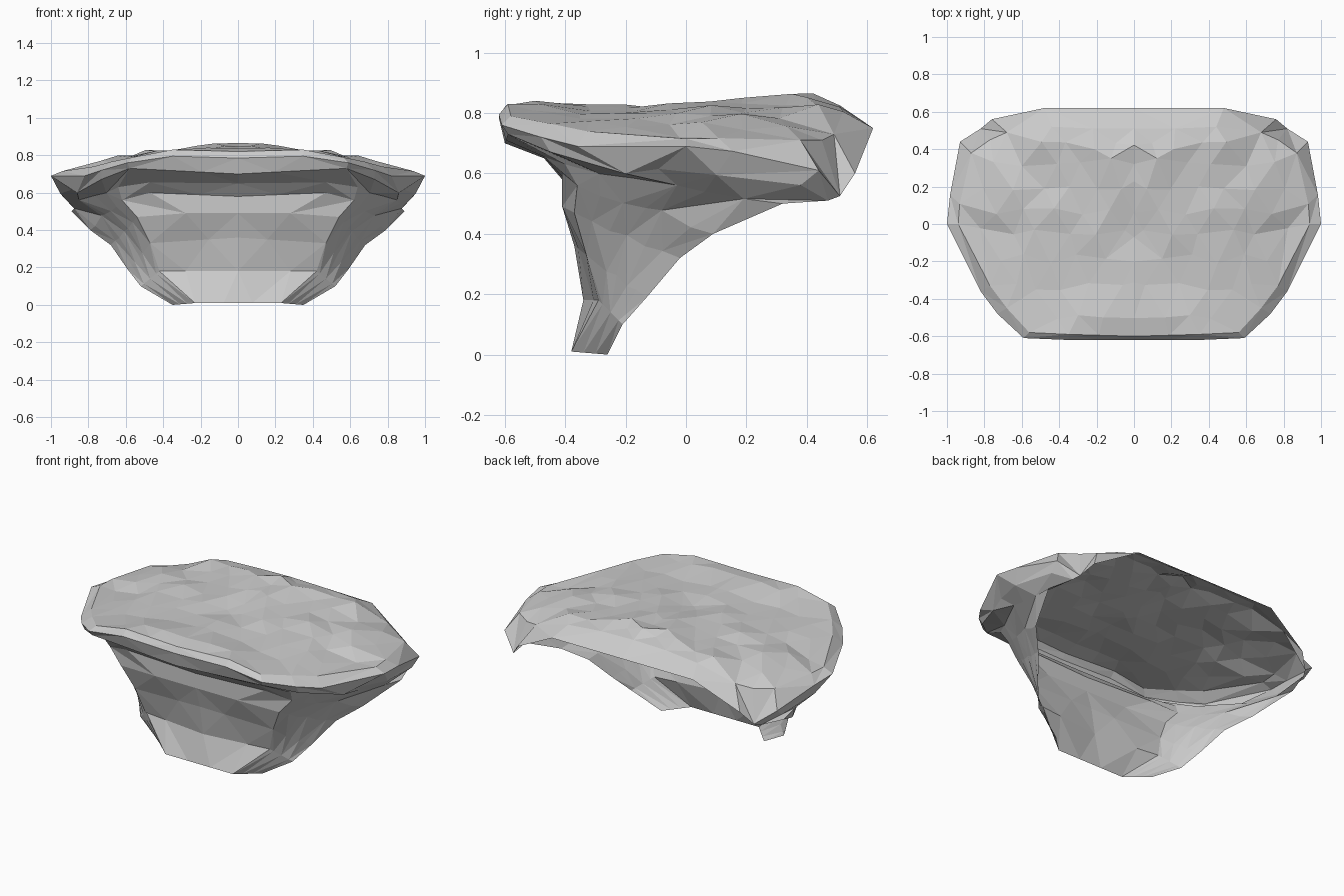
import bpy, bmesh, random
from mathutils import Vector
from mathutils.geometry import delaunay_2d_cdt

if "Cube" in bpy.data.objects:
    bpy.data.objects.remove(bpy.data.objects["Cube"])

random.seed(7)


def resample(pts, n):
    """n points evenly along a polyline, snapped to its corners where possible."""
    dist = [0.0]
    for a, b in zip(pts, pts[1:]):
        dist.append(dist[-1] + (b - a).length)
    out = []
    for i in range(n):
        d = dist[-1] * i / (n - 1)
        k = max(j for j in range(len(pts) - 1) if dist[j] <= d + 1e-9)
        t = min(1, (d - dist[k]) / (dist[k + 1] - dist[k]))
        out.append(pts[k].lerp(pts[k + 1], t))
    for k in range(1, len(pts) - 1):
        out[round(dist[k] / dist[-1] * (n - 1))] = pts[k].copy()
    return out


def make_row(corner, points):
    """Front part up to the corner point, then the side part."""
    pts = [Vector(p) for p in points]
    return resample(pts[:corner + 1], 4) + resample(pts[corner:], 7)[1:]


def add_strips(bm, rows):
    """Triangulated strips between rows of the right half."""
    grid = [[bm.verts.new(p) for p in r] for r in rows]
    for i, (lo, hi) in enumerate(zip(grid, grid[1:])):
        for j in range(len(lo) - 1):
            a, b, c, d = lo[j], lo[j + 1], hi[j + 1], hi[j]
            tris = ((a, b, c), (a, c, d)) if (i + j) % 2 else ((a, b, d), (b, c, d))
            for t in tris:
                bm.faces.new(t)


def finish(bm, name):
    """Weld the half, turn it into an object and mirror it."""
    bmesh.ops.remove_doubles(bm, verts=bm.verts, dist=0.0005)
    me = bpy.data.meshes.new(name)
    bm.to_mesh(me)
    bm.free()
    ob = bpy.data.objects.new(name, me)
    bpy.context.collection.objects.link(ob)
    mod = ob.modifiers.new("mirror", 'MIRROR')
    mod.merge_threshold = 0.001


# Rock wall: rows from the foot up to the overhang, each ending on the open back edge
wall = [
    (1, [(0, -.38, .01), (.23, -.38, .01), (.35, -.26, 0)]),
    (1, [(0, -.34, .18), (.42, -.29, .18), (.52, -.21, .10)]),
    (1, [(0, -.37, .36), (.47, -.33, .33), (.59, -.13, .19)]),
    (2, [(0, -.41, .49), (.28, -.41, .49), (.54, -.37, .47), (.68, -.02, .32)]),
    (2, [(0, -.41, .58), (.47, -.41, .60), (.62, -.36, .56), (.73, -.08, .47), (.79, .09, .40)]),
    (2, [(0, -.47, .65), (.47, -.47, .655), (.64, -.40, .63), (.85, -.03, .55), (.89, .32, .50)]),
    (1, [(0, -.60, .70), (.58, -.59, .73), (.73, -.45, .66), (.86, -.20, .61), (.95, .10, .60),
         (.92, .38, .57), (.84, .47, .51)]),
]
rows = [make_row(*w) for w in wall]
for row in rows[2:]:
    for p in row[4:-1]:
        p.z += random.uniform(-.012, .012)
lip = make_row(2, [(0, -.62, .785), (.35, -.62, .795), (.59, -.61, .76), (.73, -.48, .72), (.82, -.36, .69),
                   (1, 0, .69), (.97, .28, .66), (.93, .44, .61), (.82, .51, .525)])
bm = bmesh.new()
add_strips(bm, rows + [lip])
finish(bm, "rock_wall")

# Ledge rim: from the lip inwards to the shoulder, round to the back centre
back = [(.76, .56, .60), (.48, .62, .75), (.24, .62, .75), (0, .62, .75)]
shoulder = make_row(2, [(0, -.6, .82), (.35, -.59, .83), (.56, -.58, .79), (.68, -.45, .765),
                        (.77, -.33, .74), (.94, 0, .715), (.92, .26, .72), (.87, .38, .71), (.77, .45, .71)])
shoulder += [Vector(p) for p in ((.68, .49, .73), (.44, .52, .805), (.22, .51, .82), (0, .51, .825))]
bm = bmesh.new()
add_strips(bm, [lip + [Vector(p) for p in back], shoulder])


# Ledge top: jittered points over a low dome, joined into random facets
def dome(x, y):
    z = .838 - .145 * x * x - 1.2 * max(0, y - .4) ** 2
    return z + .014 * min(1, max(-1, (y - .06) * 6)) + .02 * (y < -.42)


inner, inner_z = [], []
for j, y in enumerate((-.48, -.33, -.19, -.05, .08, .21, .33, .42)):
    for i in range(7):
        x = 0 if i == 0 else i * .145 - .07 * (j % 2) + random.uniform(-.03, .03)
        v = y + random.uniform(-.03, .03)
        limit = .9 - max(0, -v - .05) * .62 - max(0, v - .3) * 1.3
        if x < limit - .06:
            inner.append(Vector((x, v)))
            inner_z.append(dome(x, v) + random.uniform(-.018, .014))
edge = [p.xy for p in shoulder]
zs = [p.z for p in shoulder] + inner_z
co, _, faces, orig, _, _ = delaunay_2d_cdt(edge + inner, [], [list(range(len(edge)))], 1, 1e-5)
vs = [bm.verts.new((c.x, c.y, zs[o[0]])) for c, o in zip(co, orig)]
for f in faces:
    bm.faces.new([vs[k] for k in f])
finish(bm, "ledge_top")
